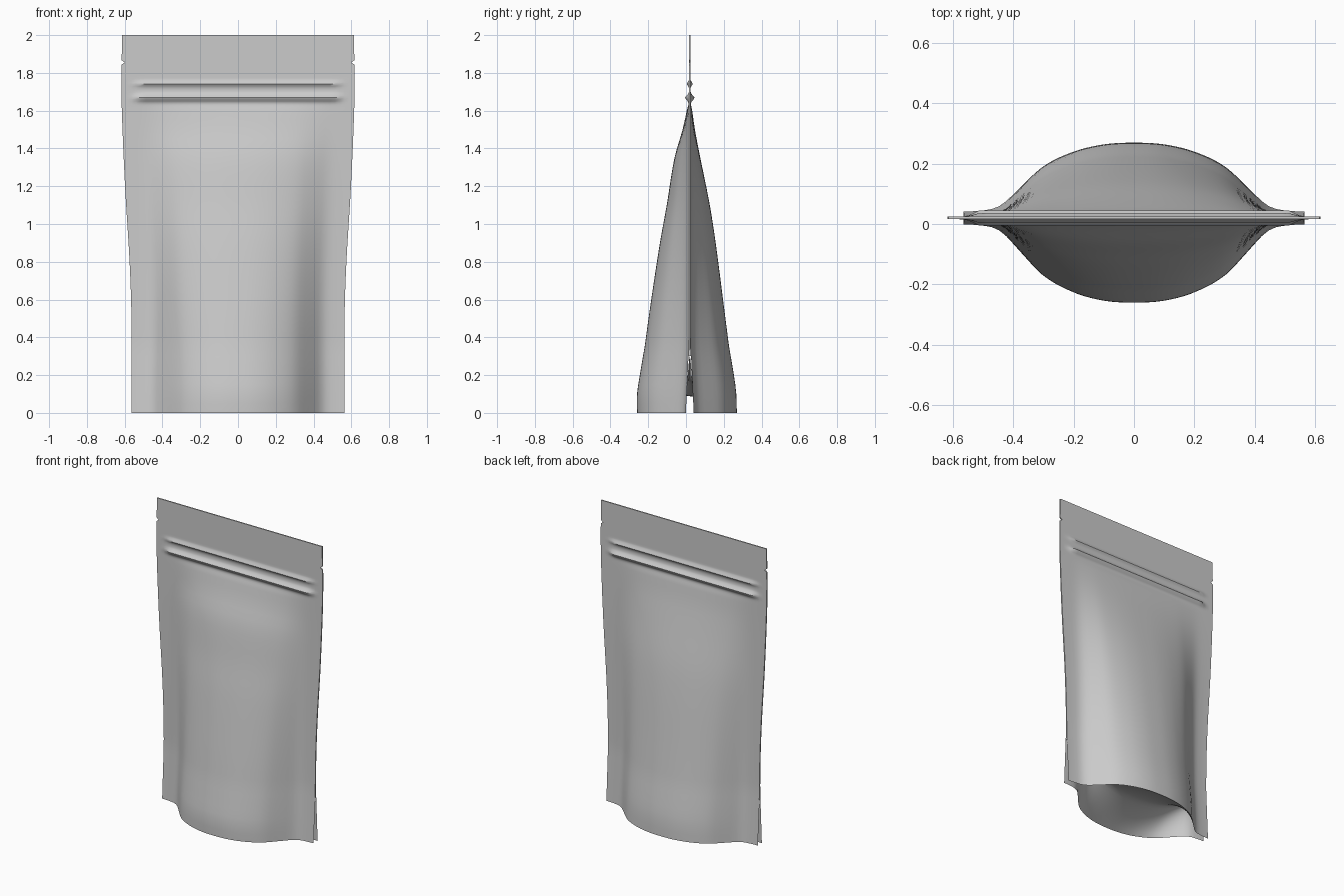
import bpy, bmesh, math

if "Cube" in bpy.data.objects:
    bpy.data.objects.remove(bpy.data.objects["Cube"])

YC = 0.02  # y of the flat seam plane


def curve(table, t):
    """Smooth monotone-ish interpolation through (t, value) points."""
    if t <= table[0][0]:
        return table[0][1]
    if t >= table[-1][0]:
        return table[-1][1]
    i = max(k for k in range(len(table) - 1) if table[k][0] <= t)

    def slope(k):
        if k == 0 or k == len(table) - 1:
            return 0.0 if table is SECTION else (table[1][1] - table[0][1]) / (table[1][0] - table[0][0]) if k == 0 else 0.0
        (a, va), (b, vb) = table[k - 1], table[k + 1]
        return (vb - va) / (b - a)
    (t0, v0), (t1, v1) = table[i], table[i + 1]
    d = t1 - t0
    s = (t - t0) / d
    return (v0 * (2*s**3 - 3*s**2 + 1) + v1 * (3*s**2 - 2*s**3)
            + slope(i) * d * (s**3 - 2*s**2 + s) + slope(i + 1) * d * (s**3 - s**2))


# outline half width, bulge of each side over height, bulge across the width
WIDTH = [(0, .563), (.5, .564), (.8, .574), (1.2, .598), (1.6, .615), (1.8, .617), (2, .614)]
FRONT = [(0, .258), (.1, .263), (.2, .253), (.4, .228), (.6, .2), (.9, .154), (1.1, .118),
         (1.35, .077), (1.5, .034), (1.6, .012), (1.65, 0)]
BACK = [(0, .228), (.1, .23), (.2, .222), (.6, .172), (.9, .133), (1.1, .102), (1.35, .052),
        (1.5, .023), (1.6, .009), (1.65, 0)]
SECTION = [(0, 1), (.1, .975), (.2, .87), (.3, .66), (.38, .34), (.43, .13), (.465, .045), (.52, .01), (.565, 0)]
NOTCH_Z = 1.855


def point(u, z, side):
    w = curve(WIDTH, z)
    x = u * w
    if abs(u) > .999 and abs(z - NOTCH_Z) < .001:
        x -= math.copysign(.016, u)
    half = .004 + .017 * max(0, 1 - z / .36)
    half += curve(FRONT if side < 0 else BACK, z) * curve(SECTION, abs(u) * .565)
    # press-to-close zipper ridges
    m = min(1, max(0, (.56 - abs(x)) / .05))
    m = m * m * (3 - 2 * m)
    for zr, h, s in ((1.668, .021, .017), (1.742, .012, .012)):
        half += m * h * math.exp(-((z - zr) / s) ** 2)
    return (x, YC + side * half, z)


def finish(bm, name):
    bmesh.ops.recalc_face_normals(bm, faces=bm.faces)
    me = bpy.data.meshes.new(name)
    bm.to_mesh(me)
    bm.free()
    ob = bpy.data.objects.new(name, me)
    bpy.context.collection.objects.link(ob)
    bpy.context.view_layer.objects.active = ob
    ob.select_set(True)
    bpy.ops.object.shade_smooth_by_angle(angle=math.radians(40))
    ob.select_set(False)


def skin(bm, rows):
    for a, b in zip(rows, rows[1:]):
        for i in range(len(a) - 1):
            bm.faces.new((a[i], a[i + 1], b[i + 1], b[i]))


us = [-1 + i / 24 for i in range(49)]
zs = ([i * .05 for i in range(32)] + [1.59 + i * .01 for i in range(20)]
      + [1.81, 1.843, NOTCH_Z, 1.867, 1.9, 1.95, 1.99, 2.0])

# pouch body: front and back panels, welded along the sides and the top
bm = bmesh.new()
panels = [[[bm.verts.new(point(u, z, s)) for u in us] for z in zs] for s in (-1, 1)]
for p in panels:
    skin(bm, p)
first = next(i for i, z in enumerate(zs) if z >= .299)
for col in (0, -1):
    skin(bm, [[p[r][col] for p in panels] for r in range(first, len(zs))])
skin(bm, [panels[0][-1], panels[1][-1]])
finish(bm, "pouch_body")

# bottom gusset: folded up high at the sides, shallow in the middle
bm = bmesh.new()
rows = []
for j in range(17):
    t = -1 + j / 8
    row = []
    for u in us:
        x, yf, _ = point(u, 0, -1)
        yb = point(u, 0, 1)[1]
        rise = .09 + .21 * abs(u) ** 2
        row.append(bm.verts.new((x, yf + (yb - yf) * (t + 1) / 2, rise * (1 - abs(t) ** 1.5))))
    rows.append(row)
skin(bm, rows)
finish(bm, "bottom_gusset")
